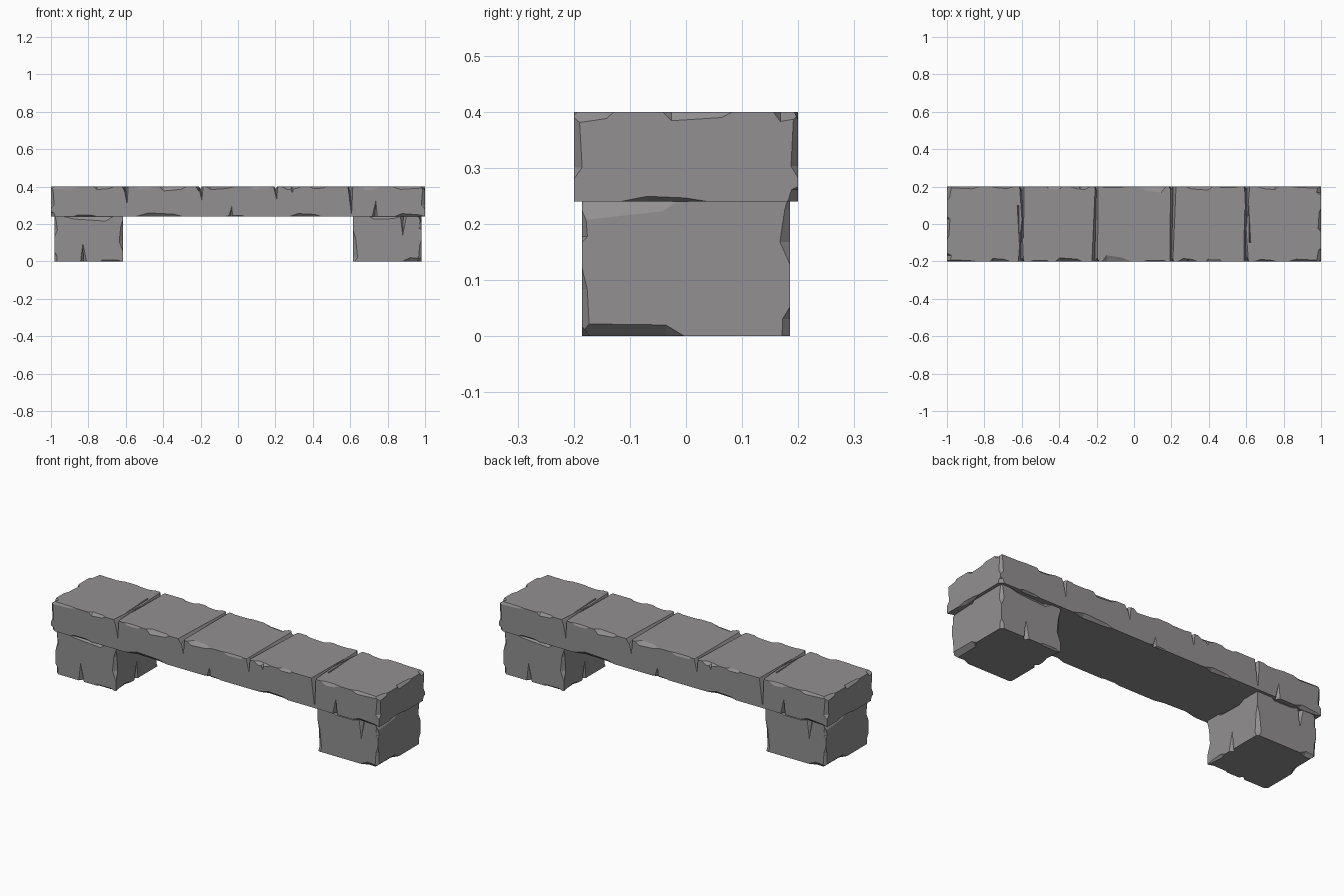
import bpy, bmesh, random
from mathutils import Vector, Matrix

random.seed(4)
EPS = 0.004
TURN = Matrix.Rotation(3.14159265, 4, 'Z')

cube = bpy.data.objects.get("Cube")
if cube:
    bpy.data.objects.remove(cube, do_unlink=True)

stone = bpy.data.materials.new("grey_stone")
stone.use_nodes = True
colour = (0.29, 0.28, 0.28, 1)
stone.diffuse_color = colour
stone.node_tree.nodes["Principled BSDF"].inputs["Base Color"].default_value = colour


def hull(points, bm):
    verts = [bm.verts.new(p) for p in points]
    out = bmesh.ops.convex_hull(bm, input=verts)
    loose = {v for v in out["geom_interior"] + out["geom_unused"]
             if isinstance(v, bmesh.types.BMVert)}
    bmesh.ops.delete(bm, geom=list(loose), context='VERTS')


def chip(lo, hi, axis, s1, s2, start, end, d1, d2):
    """Faceted flake on one box edge; d1, d2 are its widths on the two other axes."""
    i, j = [k for k in range(3) if k != axis]
    corner = Vector((0, 0, 0))
    corner[i] = hi[i] if s1 > 0 else lo[i]
    corner[j] = hi[j] if s2 > 0 else lo[j]
    out_i, out_j = Vector((0, 0, 0)), Vector((0, 0, 0))
    out_i[i], out_j[j] = s1, s2

    def at(f):
        p = corner.copy()
        p[axis] = start + (end - start) * f
        return p

    f1, f2 = random.uniform(.15, .35), random.uniform(.6, .85)
    pts = [at(f) + (out_i + out_j) * EPS for f in (0, 1)]
    for f, k in ((f1, 1.0), (f2, random.uniform(.6, 1))):
        pts.append(at(f) - out_i * d1 * k + out_j * EPS)
        pts.append(at(f) - out_j * d2 * k + out_i * EPS)
        pts.append(at(f) + (out_i + out_j) * EPS * 3)
    return pts


def crack(a, b, normal, width, depth, taper=0.0):
    """V-shaped groove from a to b, narrowing towards b."""
    a, b, n = Vector(a), Vector(b), Vector(normal)
    side = n.cross(b - a).normalized() * width / 2
    pts = [a + side + n * EPS, a - side + n * EPS, a - n * depth]
    if taper:
        return pts + [b + side * taper + n * EPS, b - side * taper + n * EPS,
                      b - n * depth * taper]
    return pts + [b + n * EPS]


def carved_block(name, lo, hi, cuts):
    bm = bmesh.new()
    bmesh.ops.create_cube(bm, size=1)
    for v in bm.verts:
        v.co = Vector([hi[k] if v.co[k] > 0 else lo[k] for k in range(3)])
    mesh = bpy.data.meshes.new(name)
    bm.to_mesh(mesh)
    bm.free()
    mesh.materials.append(stone)
    obj = bpy.data.objects.new(name, mesh)
    bpy.context.collection.objects.link(obj)

    bm = bmesh.new()
    for pts in cuts:
        hull(pts, bm)
    bmesh.ops.recalc_face_normals(bm, faces=bm.faces[:])
    cut_mesh = bpy.data.meshes.new(name + "_cutter")
    bm.to_mesh(cut_mesh)
    bm.free()
    cut_mesh.materials.append(stone)
    cutter = bpy.data.objects.new(name + "_cutter", cut_mesh)
    cutter.hide_render = True
    bpy.context.collection.objects.link(cutter)

    mod = obj.modifiers.new("chips", 'BOOLEAN')
    mod.operation, mod.solver, mod.object = 'DIFFERENCE', 'EXACT', cutter
    mod.use_self = True
    graph = bpy.context.evaluated_depsgraph_get()
    obj.data = bpy.data.meshes.new_from_object(obj.evaluated_get(graph))
    obj.modifiers.clear()
    bpy.data.objects.remove(cutter, do_unlink=True)
    return obj


# Seat slab: edge chips and cracks, repeated by a half turn
lo, hi = (-1, -.2, .24), (1, .2, .4)
cuts = []
for x0, x1, dy, dz in ((-1.05, -.79, .01, .022), (-.78, -.64, .02, .02),
                       (-.58, -.44, .008, .02), (-.43, -.26, .022, .028),
                       (-.18, .01, .04, .018), (.02, .19, .008, .02),
                       (.22, .36, .02, .02), (.37, .48, .02, .012),
                       (.62, .79, .012, .025), (.8, 1.04, .015, .02)):
    cuts.append(chip(lo, hi, 0, -1, 1, x0, x1, dy, dz))
for x0, x1, dy, dz in ((-.9, -.72, .015, .012), (-.58, -.26, .02, .024),
                       (-.1, .06, .01, .01), (.25, .47, .02, .02),
                       (.82, 1.03, .02, .02)):
    cuts.append(chip(lo, hi, 0, -1, -1, x0, x1, dy, dz))
# End edges and upright corners
for y0, y1, dx, dz in ((-.23, -.12, .03, .025), (-.05, .1, .02, .02), (.15, .22, .03, .02)):
    cuts.append(chip(lo, hi, 1, 1, 1, y0, y1, dx, dz))
cuts.append(chip(lo, hi, 1, 1, -1, -.15, .08, .02, .012))
for side, z0, z1, dx, dy in ((-1, .27, .43, .025, .018), (1, .27, .42, .022, .016),
                             (1, .22, .27, .03, .024)):
    cuts.append(chip(lo, hi, 2, 1, side, z0, z1, dx, dy))
# Cracks over the top
up, front = (0, 0, 1), (0, -1, 0)
cuts += [
    crack((-.21, -.22, .4), (-.2, .22, .4), up, .036, .025, .5),
    crack((-.605, -.22, .4), (-.6, .06, .4), up, .034, .03),
    crack((.6, -.22, .4), (.59, .13, .4), up, .03, .03),
    crack((.62, -.1, .4), (.61, .19, .4), up, .012, .012),
]
# Cracks down the front
for x, z0, z1, w, d in ((-.6, .42, .285, .034, .025), (-.2, .42, .31, .036, .025),
                        (.2, .42, .315, .034, .025), (.285, .42, .355, .045, .02),
                        (.6, .42, .22, .034, .03), (-.04, .22, .31, .035, .018),
                        (.73, .22, .34, .04, .025)):
    cuts.append(crack((x, -.2, z0), (x + .008, -.2, z1), front, w, d))
cuts += [[TURN @ p for p in pts] for pts in cuts]
carved_block("seat_slab", lo, hi, cuts)

# Block legs: one carved, the other its half turn
lo, hi = (.615, -.185, 0), (.982, .185, .24)
cuts = []
for s1, s2, x0, x1, dy, dz in ((-1, 1, .69, .9, .015, .018), (-1, -1, .86, 1.08, .02, .025),
                               (1, 1, .65, .97, .02, .03), (1, -1, .6, .75, .012, .012)):
    cuts.append(chip(lo, hi, 0, s1, s2, x0, x1, dy, dz))
for s1, s2, y0, y1, dx, dz in ((1, 1, -.26, 0, .02, .04), (1, -1, -.28, .01, .03, .026),
                               (-1, 1, -.1, .12, .02, .02), (-1, -1, .03, .22, .015, .018)):
    cuts.append(chip(lo, hi, 1, s1, s2, y0, y1, dx, dz))
for s1, s2, z0, z1, dx, dy in ((1, -1, -.03, .15, .022, .016), (1, 1, .11, .28, .02, .022),
                               (1, 1, -.03, .065, .02, .018), (-1, -1, -.03, .2, .03, .02),
                               (-1, 1, .03, .25, .025, .02), (1, -1, .16, .27, .02, .012)):
    cuts.append(chip(lo, hi, 2, s1, s2, z0, z1, dx, dy))
cuts += [
    crack((.885, -.185, .26), (.88, -.185, .12), front, .045, .025),
    crack((.825, .185, -.02), (.83, .185, .115), (0, 1, 0), .045, .025),
    crack((.615, .01, -.02), (.615, 0, .12), (-1, 0, 0), .045, .025),
]
left_leg = carved_block("left_leg", lo, hi, cuts)
right_leg = left_leg.copy()
right_leg.data = left_leg.data.copy()
right_leg.name = "right_leg"
right_leg.data.transform(TURN)
bpy.context.collection.objects.link(right_leg)
